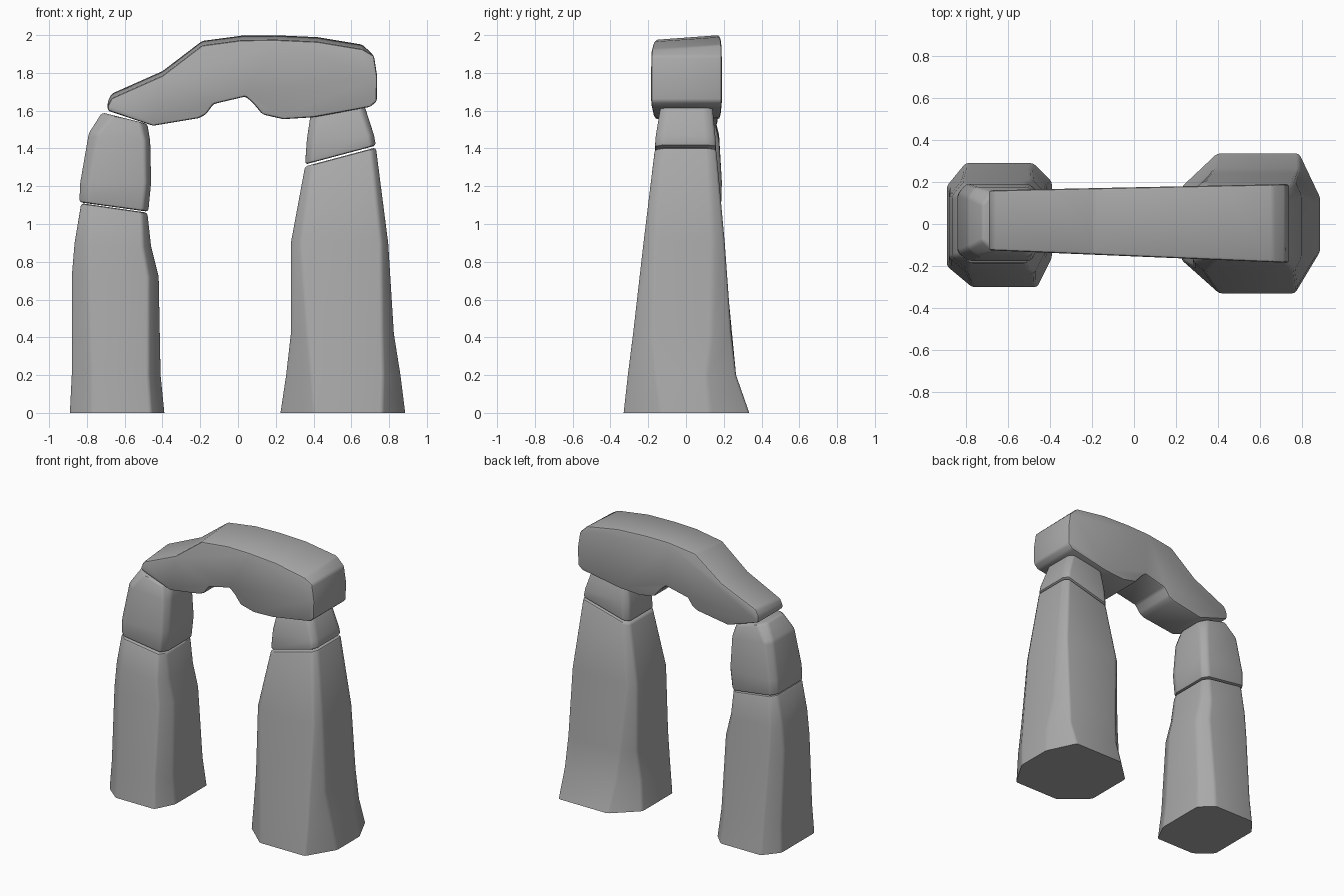
import bpy, bmesh, math

if "Cube" in bpy.data.objects:
    bpy.data.objects.remove(bpy.data.objects["Cube"])

stone = bpy.data.materials.new("grey stone")
stone.diffuse_color = (0.40, 0.40, 0.40, 1)
stone.use_nodes = True
stone.node_tree.nodes["Principled BSDF"].inputs["Base Color"].default_value = stone.diffuse_color


def finish(name, bm, width):
    """Soften the hard edges (not the ground edges) and make the object."""
    bmesh.ops.recalc_face_normals(bm, faces=bm.faces)
    edges = [e for e in bm.edges
             if e.calc_face_angle(0) > math.radians(20)
             and max(v.co.z for v in e.verts) > 0.01]
    bmesh.ops.bevel(bm, geom=edges, offset=width, offset_type='OFFSET',
                    segments=2, profile=0.5, affect='EDGES', clamp_overlap=True)
    mesh = bpy.data.meshes.new(name)
    bm.to_mesh(mesh)
    bm.free()
    mesh.materials.append(stone)
    ob = bpy.data.objects.new(name, mesh)
    bpy.context.collection.objects.link(ob)
    bpy.ops.object.select_all(action='DESELECT')
    ob.select_set(True)
    bpy.context.view_layer.objects.active = ob
    bpy.ops.object.shade_smooth_by_angle(angle=math.radians(35))
    return ob


def pillar_stone(name, rings, cuts, width=0.014):
    """Loft eight-sided rings: (z at left, z at right, x0, x1, y0, y1, corner cut)."""
    bm = bmesh.new()
    loops = []
    for zl, zr, x0, x1, y0, y1, k in rings:
        (a, b), (c, d), (e, f), (g, h) = [(p * k, q * k) for p, q in cuts]
        pts = [(x0 + a, y0), (x1 - c, y0), (x1, y0 + d), (x1, y1 - f),
               (x1 - e, y1), (x0 + g, y1), (x0, y1 - h), (x0, y0 + b)]
        loops.append([bm.verts.new((x, y, zl + (zr - zl) * (x - x0) / (x1 - x0)))
                      for x, y in pts])
    for lo, hi in zip(loops, loops[1:]):
        for i in range(8):
            j = (i + 1) % 8
            bm.faces.new((lo[i], lo[j], hi[j], hi[i]))
    bm.faces.new(loops[0][::-1])
    bm.faces.new(loops[-1])
    return finish(name, bm, width)


# Left pillar: tall lower stone and a leaning upper stone
left_cuts = [(0.12, 0.10), (0.07, 0.14), (0.09, 0.09), (0.09, 0.11)]
pillar_stone("left_lower_stone", [
    (0, 0, -0.89, -0.39, -0.30, 0.29, 1.0),
    (0.20, 0.20, -0.88, -0.41, -0.28, 0.265, 0.9),
    (0.72, 0.72, -0.88, -0.42, -0.235, 0.215, 0.75),
    (0.90, 0.88, -0.865, -0.46, -0.215, 0.20, 0.6),
    (1.11, 1.06, -0.83, -0.48, -0.185, 0.18, 0.4)], left_cuts)
pillar_stone("left_upper_stone", [
    (1.115, 1.065, -0.84, -0.475, -0.175, 0.185, 0.4),
    (1.22, 1.22, -0.835, -0.46, -0.175, 0.19, 0.4),
    (1.48, 1.44, -0.79, -0.465, -0.155, 0.175, 0.4),
    (1.59, 1.53, -0.72, -0.48, -0.13, 0.15, 0.5)], left_cuts)

# Right pillar: broad flared lower stone and a short wedge
right_cuts = [(0.18, 0.16), (0.12, 0.20), (0.10, 0.21), (0.17, 0.16)]
pillar_stone("right_lower_stone", [
    (0, 0, 0.225, 0.885, -0.33, 0.335, 1.0),
    (0.20, 0.20, 0.255, 0.86, -0.308, 0.265, 0.75),
    (0.42, 0.42, 0.28, 0.825, -0.28, 0.24, 0.5),
    (0.90, 0.90, 0.28, 0.795, -0.225, 0.205, 0.3),
    (1.305, 1.405, 0.355, 0.73, -0.165, 0.16, 0.2)], right_cuts)
pillar_stone("right_upper_stone", [
    (1.315, 1.415, 0.355, 0.73, -0.165, 0.16, 0.2),
    (1.45, 1.47, 0.365, 0.72, -0.16, 0.155, 0.2),
    (1.585, 1.625, 0.385, 0.67, -0.135, 0.14, 0.2)], right_cuts)

# Lintel: bent outline extruded from front to back, widening to the right
outline = [(-0.69, 1.60), (-0.45, 1.52), (-0.21, 1.56), (-0.17, 1.58),
           (-0.13, 1.635), (0.04, 1.675), (0.08, 1.64), (0.13, 1.58),
           (0.24, 1.555), (0.40, 1.565), (0.70, 1.62), (0.735, 1.65),
           (0.737, 1.78), (0.72, 1.89), (0.66, 1.95), (0.42, 1.99),
           (0.20, 2.0), (0.02, 1.998), (-0.19, 1.97), (-0.40, 1.81),
           (-0.67, 1.69), (-0.69, 1.65)]
bm = bmesh.new()
faces = []
for side in (-1, 1):
    loop = []
    for i, (x, z) in enumerate(outline):
        t = (x + 0.69) / 1.43
        y = -0.125 - 0.06 * t if side < 0 else 0.16 + 0.03 * t
        if i >= 14 and side < 0:          # the front of the top is worn lower
            z -= 0.025
        loop.append(bm.verts.new((x, y, z)))
    faces.append(loop)
bm.faces.new(faces[0])
bm.faces.new(faces[1][::-1])
n = len(outline)
for i in range(n):
    j = (i + 1) % n
    bm.faces.new((faces[0][i], faces[1][i], faces[1][j], faces[0][j]))
finish("lintel", bm, 0.025)
